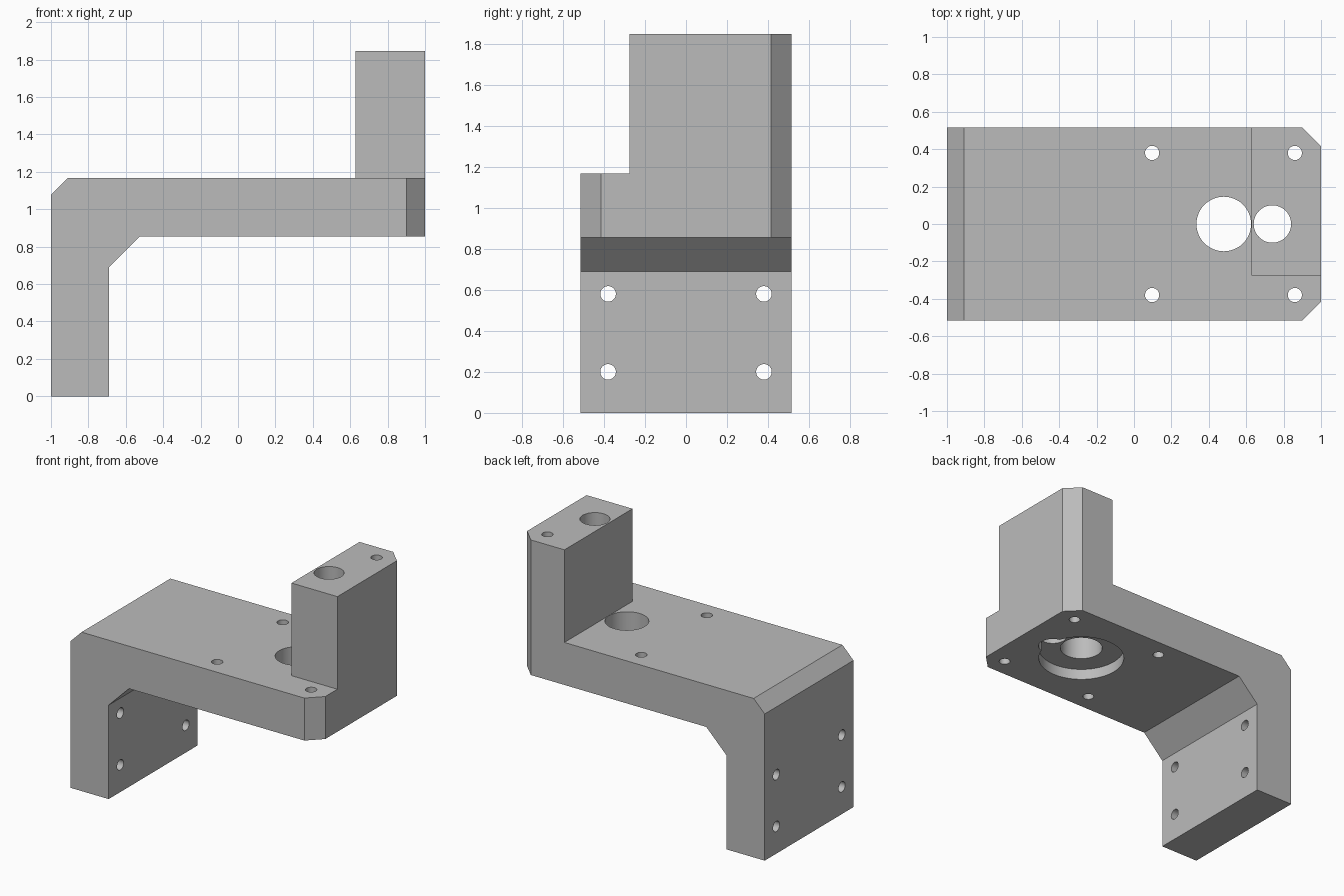
import bpy
import bmesh
from mathutils import Matrix, Vector

if "Cube" in bpy.data.objects:
    bpy.data.objects.remove(bpy.data.objects["Cube"], do_unlink=True)

HALF_WIDTH = 0.515
PLATE_BOTTOM, PLATE_TOP, TOTAL_HEIGHT = 0.855, 1.167, 1.847
BOLT_RADIUS, BOLT_Y = 0.038, 0.38

metal = bpy.data.materials.new("plain grey metal")
metal.use_nodes = True
GREY = (0.5, 0.5, 0.5, 1)
metal.diffuse_color = GREY
metal.node_tree.nodes["Principled BSDF"].inputs["Base Color"].default_value = GREY


def make_object(name, bm):
    bmesh.ops.recalc_face_normals(bm, faces=bm.faces)
    mesh = bpy.data.meshes.new(name)
    bm.to_mesh(mesh)
    bm.free()
    mesh.materials.append(metal)
    obj = bpy.data.objects.new(name, mesh)
    bpy.context.collection.objects.link(obj)
    return obj


def prism(name, points, offset):
    """Extrude a closed outline along an offset."""
    bm = bmesh.new()
    face = bm.faces.new([bm.verts.new(p) for p in points])
    moved = bmesh.ops.extrude_face_region(bm, geom=[face], use_keep_orig=True)
    verts = [g for g in moved["geom"] if isinstance(g, bmesh.types.BMVert)]
    bmesh.ops.translate(bm, verts=verts, vec=offset)
    return make_object(name, bm)


def drill(name, radius, start, end):
    """Round cutter between two points."""
    start, end = Vector(start), Vector(end)
    axis = end - start
    turn = axis.to_track_quat("Z", "Y").to_matrix().to_4x4()
    bm = bmesh.new()
    bmesh.ops.create_cone(bm, cap_ends=True, segments=48, radius1=radius,
                          radius2=radius, depth=axis.length,
                          matrix=Matrix.Translation((start + end) / 2) @ turn)
    return make_object(name, bm)


def combine(target, cutter, operation="DIFFERENCE"):
    cutter.hide_render = True
    mod = target.modifiers.new(cutter.name, "BOOLEAN")
    mod.object = cutter
    mod.operation = operation
    mod.solver = "EXACT"
    bpy.context.view_layer.objects.active = target
    bpy.ops.object.modifier_apply(modifier=mod.name)
    bpy.data.objects.remove(cutter, do_unlink=True)


# Side profile: leg, plate and upright block in one solid
side = [(-1, 0), (-0.69, 0), (-0.69, 0.69), (-0.525, PLATE_BOTTOM),
        (1, PLATE_BOTTOM), (1, TOTAL_HEIGHT), (0.627, TOTAL_HEIGHT),
        (0.627, PLATE_TOP), (-0.91, PLATE_TOP), (-1, 1.077)]
bracket = prism("bracket", [(x, -HALF_WIDTH, z) for x, z in side],
                (0, 2 * HALF_WIDTH, 0))

# Plan outline chamfers the two corners at the block end
plan = [(-1.2, -0.7), (0.715, -0.7), (1.2, -0.215),
        (1.2, 0.215), (0.715, 0.7), (-1.2, 0.7)]
combine(bracket, prism("plan_outline", [(x, y, -1) for x, y in plan], (0, 0, 4)),
        "INTERSECT")

# Step in front of the upright block
step = [(0.5, -1), (1.5, -1), (1.5, -0.275), (0.5, -0.275)]
combine(bracket, prism("front_step", [(x, y, PLATE_TOP) for x, y in step], (0, 0, 2)))

# Main bore with its recess underneath, and the bore through the block
combine(bracket, drill("recess", 0.297, (0.48, 0, 0.5), (0.48, 0, PLATE_BOTTOM + 0.08)))
combine(bracket, drill("main_bore", 0.146, (0.48, 0, 0.5), (0.48, 0, 1.5)))
combine(bracket, drill("block_bore", 0.1, (0.74, 0, 0.5), (0.74, 0, 2.5)))

# Bolt holes through plate and leg
for y in (-BOLT_Y, BOLT_Y):
    for x in (0.097, 0.86):
        combine(bracket, drill("plate_bolt_hole", BOLT_RADIUS, (x, y, 0.5), (x, y, 2.5)))
    for z in (0.2, 0.58):
        combine(bracket, drill("leg_bolt_hole", BOLT_RADIUS, (-1.5, y, z), (-0.5, y, z)))

# Smooth hole walls, crisp edges
bpy.ops.object.select_all(action="DESELECT")
bracket.select_set(True)
bpy.context.view_layer.objects.active = bracket
bpy.ops.object.shade_smooth_by_angle(angle=0.52)
